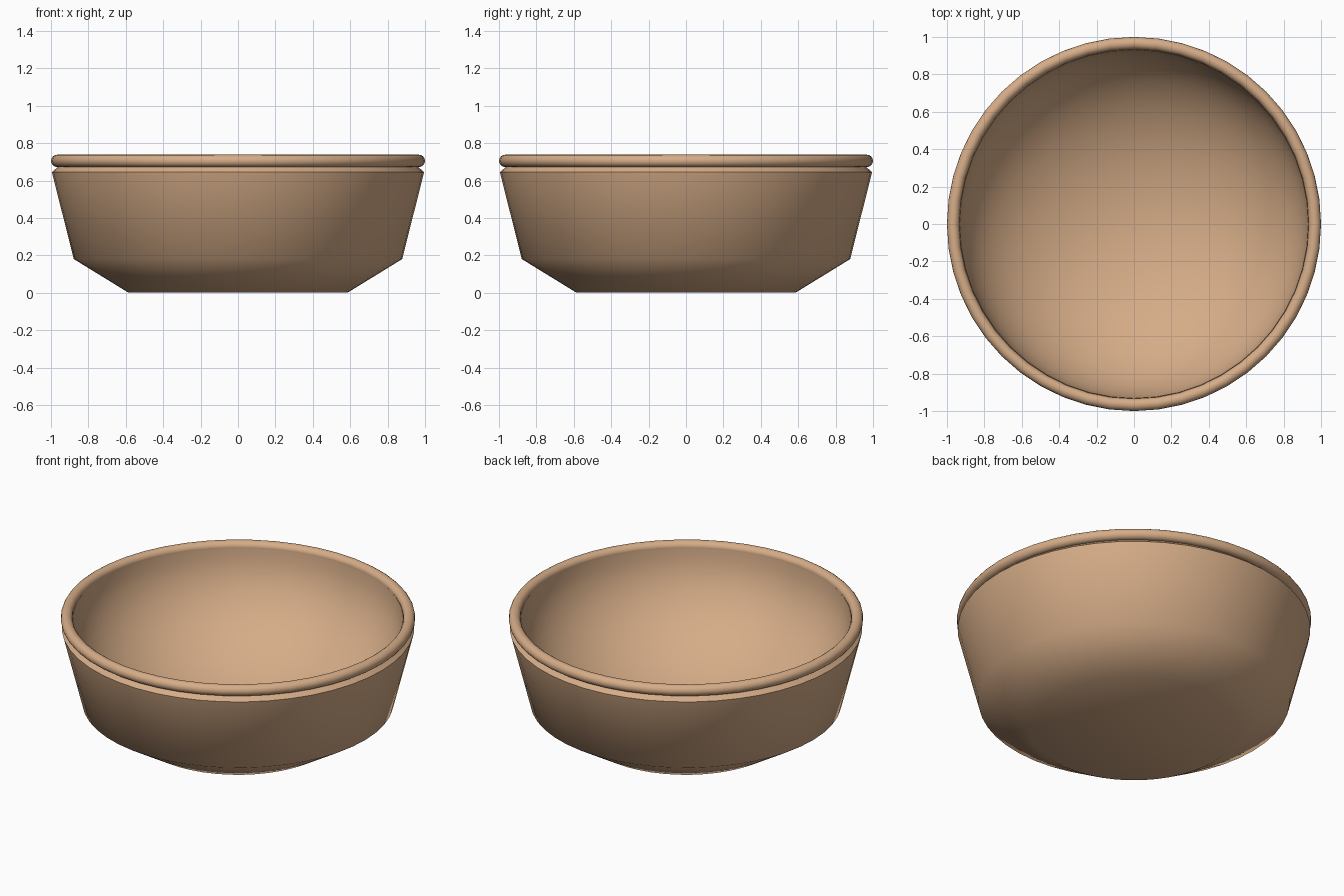
import bpy, bmesh
from math import pi, radians, sin, cos
from mathutils import Vector

cube = bpy.data.objects.get("Cube")
if cube:
    bpy.data.objects.remove(cube)

SEGMENTS = 48

# Material
clay = bpy.data.materials.new("tan_clay")
clay.use_nodes = True
COLOUR = (0.67, 0.415, 0.245, 1)
clay.diffuse_color = COLOUR
bsdf = clay.node_tree.nodes["Principled BSDF"]
bsdf.inputs["Base Color"].default_value = COLOUR
bsdf.inputs["Roughness"].default_value = 0.8


def finish(obj, angle):
    """Give the part its colour and smooth shading with sharp lips."""
    obj.data.materials.append(clay)
    bpy.ops.object.select_all(action='DESELECT')
    obj.select_set(True)
    bpy.context.view_layer.objects.active = obj
    bpy.ops.object.shade_smooth_by_angle(angle=radians(angle))


def lathe(name, profile, angle):
    """Revolve a (radius, height) profile around z."""
    bm = bmesh.new()
    verts = [bm.verts.new((r, 0, z)) for r, z in profile]
    edges = [bm.edges.new(pair) for pair in zip(verts, verts[1:])]
    bmesh.ops.spin(bm, geom=verts + edges, cent=Vector(), axis=(0, 0, 1),
                   angle=2 * pi, steps=SEGMENTS, use_merge=True)
    bmesh.ops.remove_doubles(bm, verts=bm.verts, dist=0.0005)
    bmesh.ops.recalc_face_normals(bm, faces=bm.faces)
    mesh = bpy.data.meshes.new(name)
    bm.to_mesh(mesh)
    bm.free()
    obj = bpy.data.objects.new(name, mesh)
    bpy.context.collection.objects.link(obj)
    finish(obj, angle)


# Bowl body: angular outside with a chamfered lip, round hollow inside
outside = [(0, 0), (0.585, 0), (0.878, 0.18), (0.995, 0.645), (0.96, 0.675)]
HOLLOW_RADIUS, HOLLOW_TOP, HOLLOW_DEPTH, RINGS = 0.932, 0.705, 0.655, 16
hollow = []
for i in range(RINGS + 1):
    a = pi / 2 * i / RINGS
    hollow.append((HOLLOW_RADIUS * cos(a), HOLLOW_TOP - HOLLOW_DEPTH * sin(a)))
lathe("bowl_body", outside + hollow, 52)

# Rounded rim
bpy.ops.mesh.primitive_torus_add(
    major_segments=SEGMENTS, minor_segments=16,
    major_radius=0.967, minor_radius=0.033, location=(0, 0, 0.705))
rim = bpy.context.object
rim.name = "rolled_rim"
finish(rim, 52)
